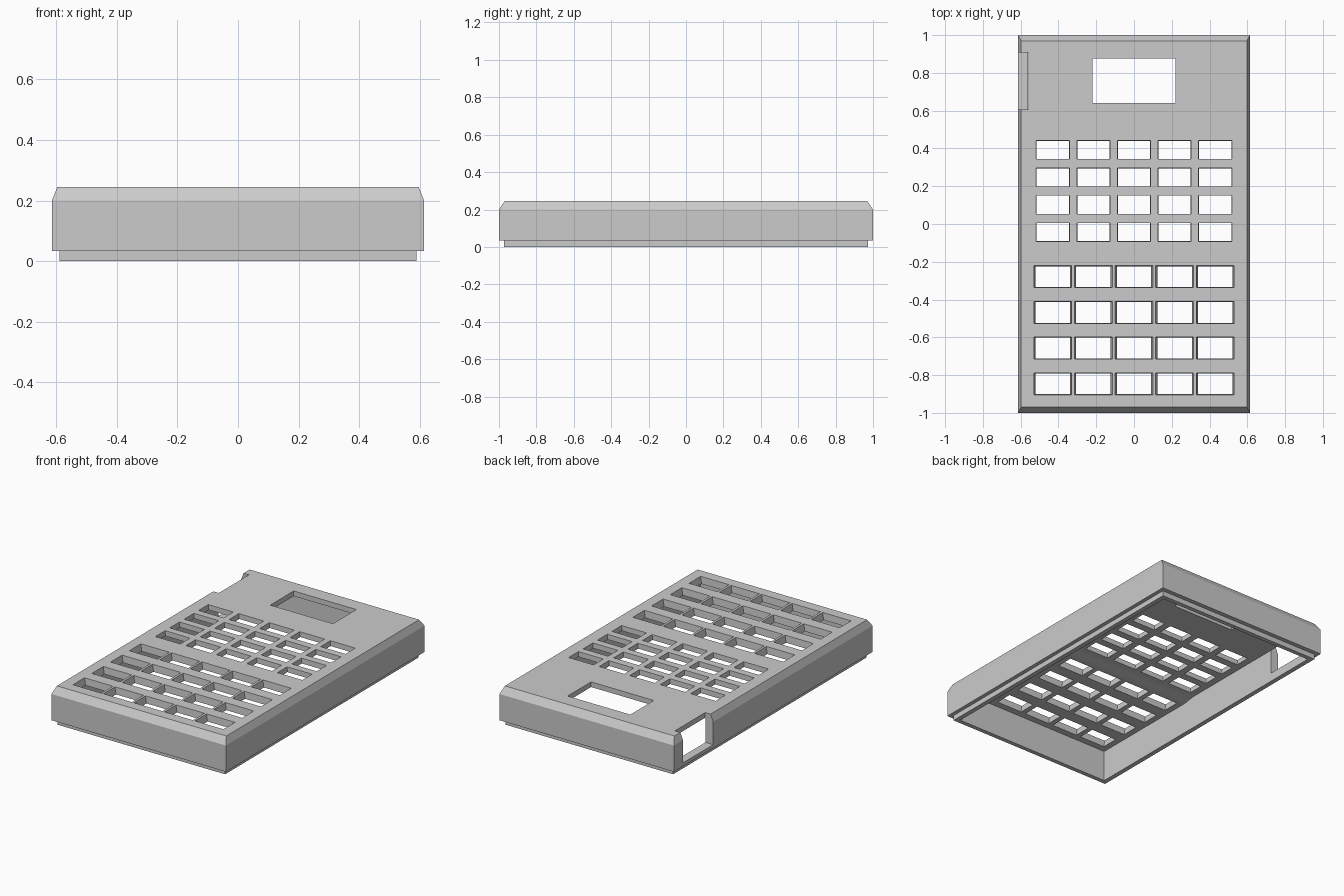
import bpy, bmesh, math

cube = bpy.data.objects.get("Cube")
if cube:
    bpy.data.objects.remove(cube, do_unlink=True)

grey = bpy.data.materials.new("case grey")
grey.use_nodes = True
grey.diffuse_color = (0.6, 0.6, 0.6, 1)
grey.node_tree.nodes["Principled BSDF"].inputs["Base Color"].default_value = (0.6, 0.6, 0.6, 1)


def make_object(name, bm):
    bmesh.ops.recalc_face_normals(bm, faces=bm.faces)
    mesh = bpy.data.meshes.new(name)
    bm.to_mesh(mesh)
    bm.free()
    mesh.materials.append(grey)
    obj = bpy.data.objects.new(name, mesh)
    bpy.context.collection.objects.link(obj)
    return obj


def loft(bm, rings):
    """Skin rings of points and cap both ends."""
    loops = [[bm.verts.new(p) for p in ring] for ring in rings]
    for a, b in zip(loops, loops[1:]):
        for i in range(len(a)):
            j = (i + 1) % len(a)
            bm.faces.new((a[i], a[j], b[j], b[i]))
    bm.faces.new(loops[0][::-1])
    bm.faces.new(loops[-1])


def rect(cx, cy, hx, hy, z):
    return [(cx + sx * hx, cy + sy * hy, z)
            for sx, sy in ((-1, -1), (1, -1), (1, 1), (-1, 1))]


def cut(target, cutter):
    cutter.hide_render = True
    mod = target.modifiers.new("cut", 'BOOLEAN')
    mod.operation, mod.solver, mod.object = 'DIFFERENCE', 'EXACT', cutter
    bpy.context.view_layer.update()
    graph = bpy.context.evaluated_depsgraph_get()
    mesh = bpy.data.meshes.new_from_object(target.evaluated_get(graph))
    target.modifiers.clear()
    target.data = mesh
    bpy.data.objects.remove(cutter, do_unlink=True)


# Outer case: inset lip at the base, straight walls, bevelled top rim
bm = bmesh.new()
loft(bm, [rect(0, 0, hx, hy, z) for hx, hy, z in (
    (0.59, 0.972, 0), (0.59, 0.972, 0.033), (0.615, 1, 0.033),
    (0.615, 1, 0.2), (0.597, 0.97, 0.245))])
case = make_object("calculator_case", bm)

# Hollow inside, with a soft step in the ceiling between the key groups
step = [(-0.11 - 0.1 * t, 0.206 + 0.006 * math.cos(math.pi * t))
        for t in (i / 6 for i in range(7))]
profile = [(-0.944, -0.1), (0.944, -0.1), (0.944, 0.212)] + step + [(-0.944, 0.2)]
bm = bmesh.new()
loft(bm, [[(x, y, z) for y, z in profile] for x in (-0.56, 0.56)])
cut(case, make_object("cavity_cutter", bm))

# Display window, side notch and key openings
bm = bmesh.new()


def opening(cx, cy, hx, hy, taper=0.0):
    """Hole through the top plate, narrower below by the taper."""
    loft(bm, [rect(cx, cy, hx - taper, hy - taper / 3, 0.15),
              rect(cx, cy, hx - taper, hy - taper / 3, 0.2),
              rect(cx, cy, hx, hy, 0.245),
              rect(cx, cy, hx, hy, 0.3)])


opening(0, 0.758, 0.221, 0.118)
for col in range(-2, 3):
    for row in range(4):
        opening(col * 0.215, 0.392 - row * 0.145, 0.088, 0.049, 0.004)
        opening(col * 0.215, -0.279 - row * 0.189, 0.1, 0.058, 0.009)
loft(bm, [rect(-0.659, 0.757, 0.1, 0.152, z) for z in (0.055, 0.3)])
cut(case, make_object("openings_cutter", bm))

# Flat shading everywhere except the soft step
bpy.ops.object.select_all(action='DESELECT')
case.select_set(True)
bpy.context.view_layer.objects.active = case
bpy.ops.object.shade_smooth_by_angle(angle=math.radians(15))
